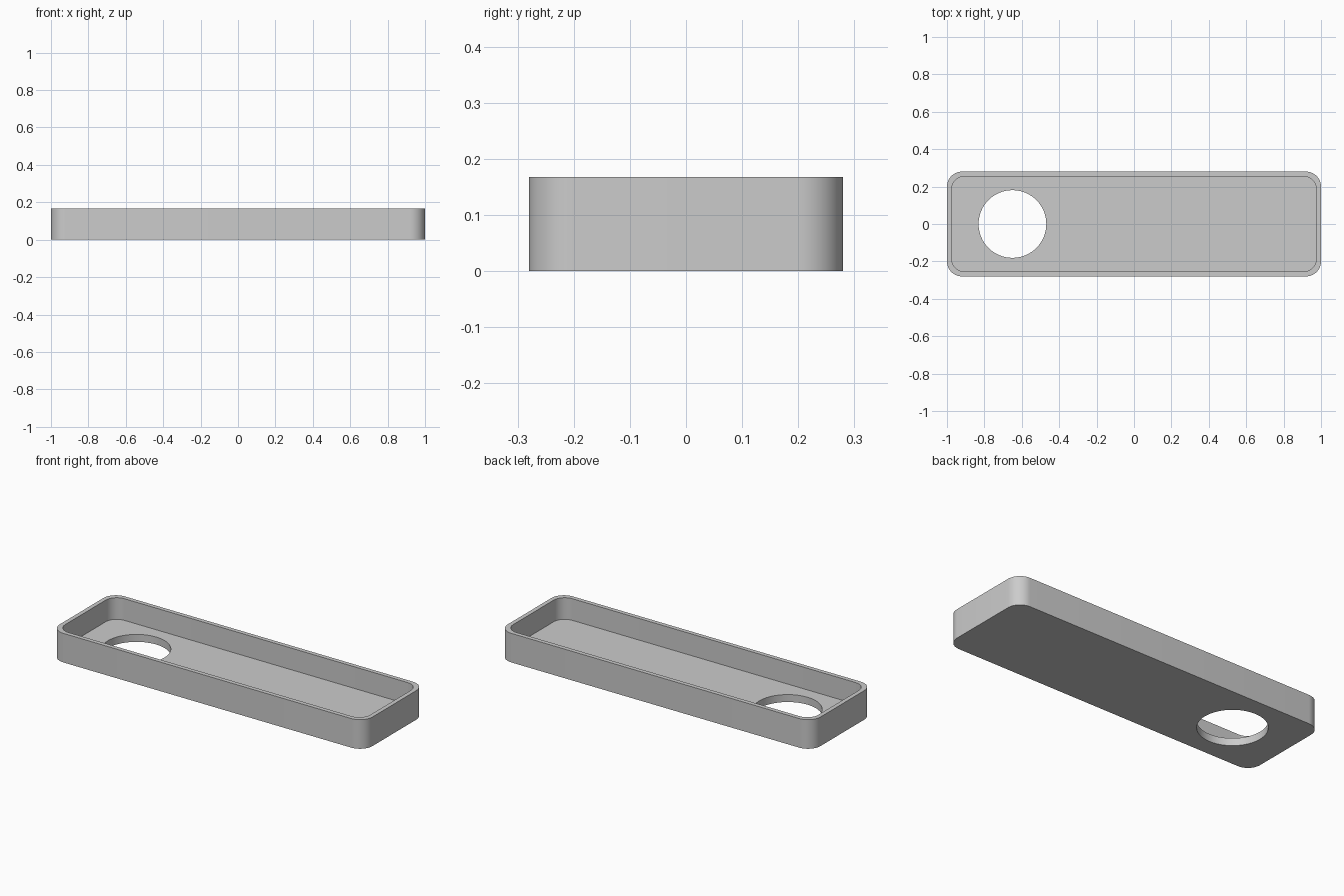
import bpy, bmesh, math

cube = bpy.data.objects.get("Cube")
if cube:
    bpy.data.objects.remove(cube, do_unlink=True)

LENGTH, WIDTH, HEIGHT = 2.0, 0.56, 0.168
WALL, FLOOR = 0.025, 0.043

grey = bpy.data.materials.new("plain grey")
grey.use_nodes = True
colour = (0.6, 0.6, 0.6, 1)
grey.diffuse_color = colour
grey.node_tree.nodes["Principled BSDF"].inputs["Base Color"].default_value = colour


def rounded_outline(length, width, radius, steps=12):
    """Counter-clockwise rounded rectangle."""
    points = []
    for corner, (sx, sy) in enumerate([(1, 1), (-1, 1), (-1, -1), (1, -1)]):
        for i in range(steps + 1):
            a = math.pi / 2 * (corner + i / steps)
            points.append((sx * (length / 2 - radius) + radius * math.cos(a),
                           sy * (width / 2 - radius) + radius * math.sin(a)))
    return points


def circle_outline(cx, cy, radius, steps=64):
    turns = [2 * math.pi * i / steps for i in range(steps)]
    return [(cx + radius * math.cos(a), cy + radius * math.sin(a)) for a in turns]


def prism(name, outline, bottom, top):
    """Solid made by raising an outline from bottom to top."""
    bm = bmesh.new()
    base = bm.faces.new([bm.verts.new((x, y, bottom)) for x, y in outline])
    raised = bmesh.ops.extrude_face_region(bm, geom=[base], use_keep_orig=True)
    verts = [v for v in raised["geom"] if isinstance(v, bmesh.types.BMVert)]
    bmesh.ops.translate(bm, verts=verts, vec=(0, 0, top - bottom))
    bmesh.ops.recalc_face_normals(bm, faces=bm.faces)
    mesh = bpy.data.meshes.new(name)
    bm.to_mesh(mesh)
    bm.free()
    mesh.materials.append(grey)
    obj = bpy.data.objects.new(name, mesh)
    bpy.context.collection.objects.link(obj)
    return obj


# Tray body, with the hollow and the round opening cut out of it
tray = prism("tray", rounded_outline(LENGTH, WIDTH, 0.08), 0, HEIGHT)
cutters = [
    prism("hollow_cutter",
          rounded_outline(LENGTH - 2 * WALL, WIDTH - 2 * WALL, 0.07), FLOOR, HEIGHT + 0.1),
    prism("opening_cutter", circle_outline(-0.65, 0, 0.181), -0.1, HEIGHT + 0.05),
]
bpy.context.view_layer.objects.active = tray
for cutter in cutters:
    cut = tray.modifiers.new(cutter.name, "BOOLEAN")
    cut.operation = "DIFFERENCE"
    cut.solver = "EXACT"
    cut.object = cutter
    bpy.ops.object.modifier_apply(modifier=cut.name)
for cutter in cutters:
    bpy.data.objects.remove(cutter, do_unlink=True)

# Smooth corners, sharp rims
bpy.ops.object.select_all(action="DESELECT")
tray.select_set(True)
bpy.ops.object.shade_smooth_by_angle(angle=math.radians(30))
